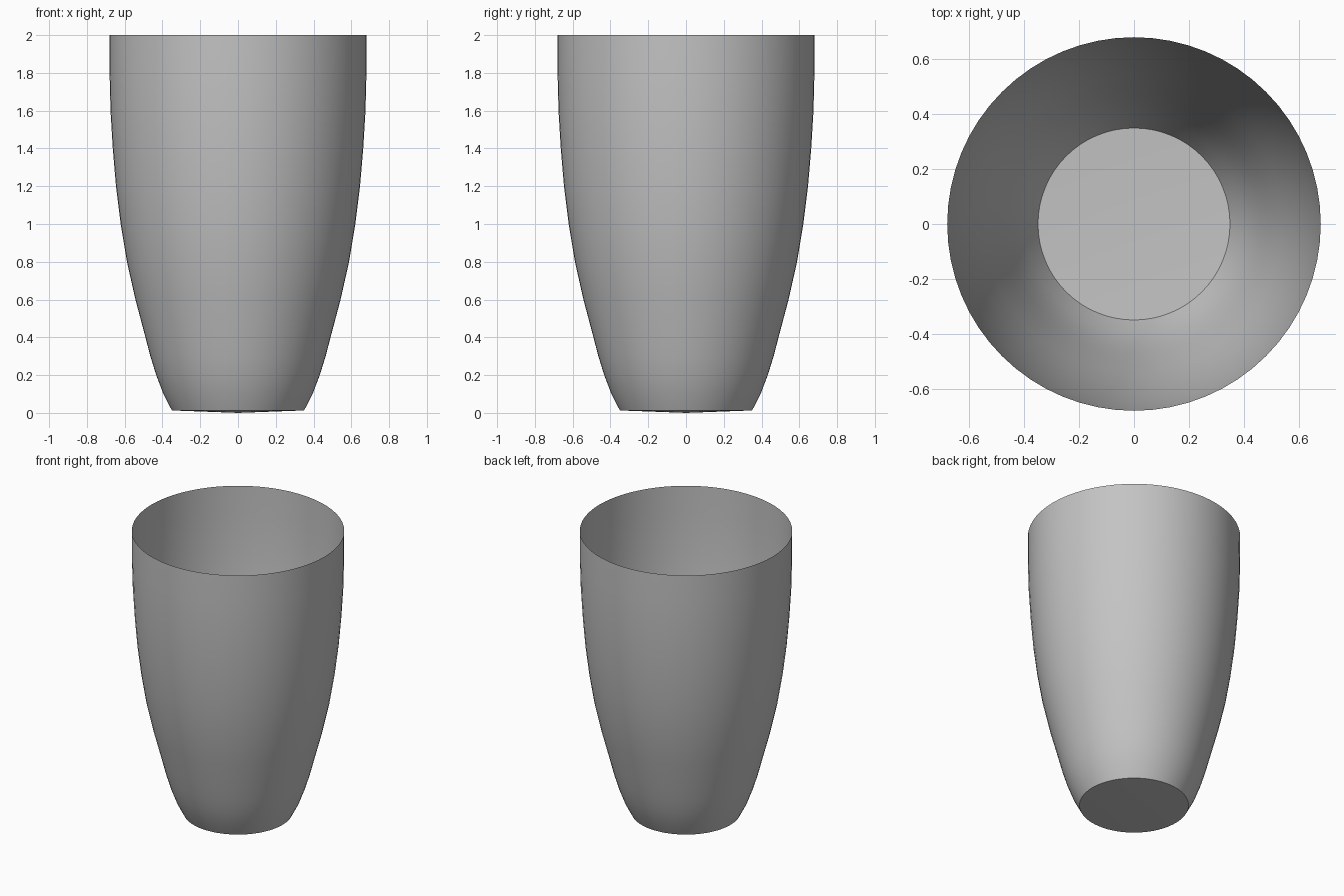
import bpy
import bmesh
from math import radians

if "Cube" in bpy.data.objects:
    bpy.data.objects.remove(bpy.data.objects["Cube"], do_unlink=True)

SEGMENTS = 64

# Plain grey finish
grey = bpy.data.materials.new("plain grey")
grey.use_nodes = True
colour = (0.55, 0.55, 0.55, 1)
grey.diffuse_color = colour
grey.node_tree.nodes["Principled BSDF"].inputs["Base Color"].default_value = colour

# Half profile (radius, height): slightly sagging base, then the flared wall
profile = [(0, 0), (0.35, 0.013), (0.395, 0.1), (0.433, 0.2), (0.464, 0.3),
           (0.49, 0.4), (0.543, 0.6), (0.588, 0.8), (0.621, 1.0), (0.646, 1.2),
           (0.663, 1.4), (0.675, 1.6), (0.68, 1.8), (0.681, 2.0)]

# Spin the profile into a thin open cup
bm = bmesh.new()
verts = [bm.verts.new((r, 0, z)) for r, z in profile]
edges = [bm.edges.new(pair) for pair in zip(verts, verts[1:])]
bmesh.ops.spin(bm, geom=verts + edges, cent=(0, 0, 0), axis=(0, 0, 1),
               angle=radians(360), steps=SEGMENTS)
bmesh.ops.remove_doubles(bm, verts=bm.verts, dist=0.0001)
bmesh.ops.recalc_face_normals(bm, faces=bm.faces)

# Turn the open shell outward if needed
bm.faces.ensure_lookup_table()
wall = max(bm.faces, key=lambda f: f.calc_center_median().z)
if wall.normal.dot(wall.calc_center_median() * 1) < 0:
    bmesh.ops.reverse_faces(bm, faces=bm.faces)

mesh = bpy.data.meshes.new("cup")
bm.to_mesh(mesh)
bm.free()
mesh.materials.append(grey)
cup = bpy.data.objects.new("cup", mesh)
bpy.context.collection.objects.link(cup)

bpy.context.view_layer.objects.active = cup
cup.select_set(True)
bpy.ops.object.shade_smooth_by_angle(angle=radians(35))
